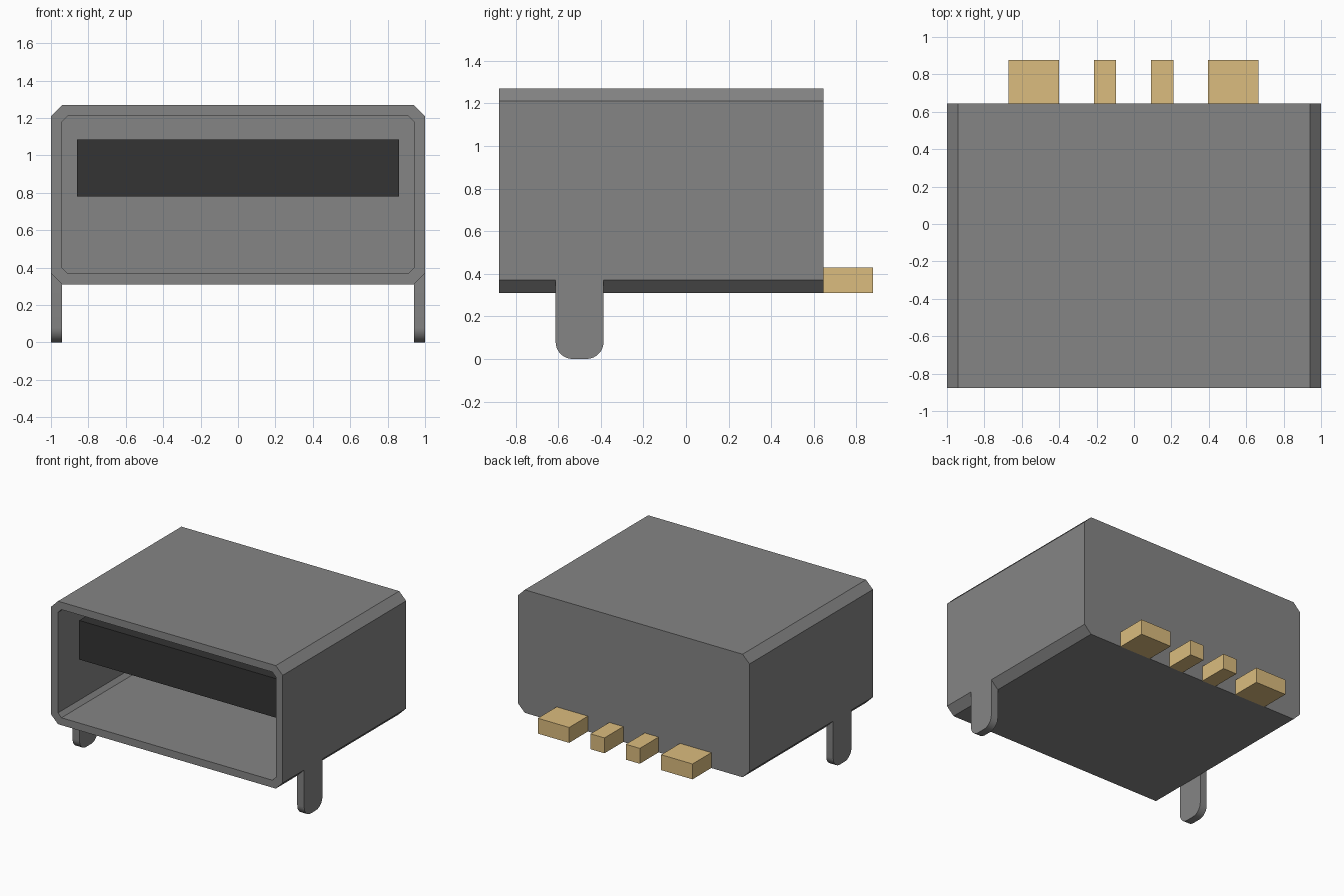
import bpy, bmesh, math

cube = bpy.data.objects.get("Cube")
if cube:
    bpy.data.objects.remove(cube, do_unlink=True)


def make_material(name, rgb):
    mat = bpy.data.materials.new(name)
    mat.use_nodes = True
    colour = (*rgb, 1.0)
    mat.diffuse_color = colour
    mat.node_tree.nodes["Principled BSDF"].inputs["Base Color"].default_value = colour
    return mat


GREY = make_material("shell grey", (0.235, 0.235, 0.235))
BLACK = make_material("tongue black", (0.033, 0.033, 0.033))
GOLD = make_material("contact gold", (0.708, 0.503, 0.209))


def finish(name, bm, mat):
    bmesh.ops.recalc_face_normals(bm, faces=bm.faces[:])
    mesh = bpy.data.meshes.new(name)
    bm.to_mesh(mesh)
    bm.free()
    mesh.materials.append(mat)
    obj = bpy.data.objects.new(name, mesh)
    bpy.context.collection.objects.link(obj)
    return obj


def box(name, x0, x1, y0, y1, z0, z1, mat):
    bm = bmesh.new()
    bmesh.ops.create_cube(bm, size=1)
    for v in bm.verts:
        v.co = (x0 + (v.co.x + 0.5) * (x1 - x0),
                y0 + (v.co.y + 0.5) * (y1 - y0),
                z0 + (v.co.z + 0.5) * (z1 - z0))
    return finish(name, bm, mat)


def chamfered(half_w, z0, z1, c):
    """Rectangle outline in x, z with cut corners."""
    return [(-half_w + c, z0), (half_w - c, z0), (half_w, z0 + c), (half_w, z1 - c),
            (half_w - c, z1), (-half_w + c, z1), (-half_w, z1 - c), (-half_w, z0 + c)]


FRONT, BACK, INNER_BACK = -0.877, 0.645, 0.585

# Shell: closed at the back, open at the front
bm = bmesh.new()
outer = chamfered(1.0, 0.31, 1.27, 0.06)
inner = chamfered(0.94, 0.368, 1.212, 0.03)
loops = [[bm.verts.new((x, y, z)) for x, z in outline]
         for outline, y in ((outer, BACK), (outer, FRONT), (inner, FRONT), (inner, INNER_BACK))]
for a, b in zip(loops, loops[1:]):
    for i in range(8):
        j = (i + 1) % 8
        bm.faces.new((a[i], a[j], b[j], b[i]))
bm.faces.new(loops[0])
bm.faces.new(loops[-1])
finish("shell", bm, GREY)

# Tongue inside the opening
box("tongue", -0.86, 0.86, -0.73, INNER_BACK + 0.01, 0.78, 1.085, BLACK)

# Mounting legs with rounded lower corners
LEG_Y0, LEG_Y1, R = -0.612, -0.387, 0.08
for side, x0 in (("left", 0.94), ("right", -1.0)):
    outline = [(LEG_Y1, 0.37), (LEG_Y0, 0.37)]
    for cy, start in ((LEG_Y0 + R, 180), (LEG_Y1 - R, 270)):
        for k in range(9):
            t = math.radians(start + 90 * k / 8)
            outline.append((cy + R * math.cos(t), R + R * math.sin(t)))
    bm = bmesh.new()
    face = bm.faces.new([bm.verts.new((x0, y, z)) for y, z in outline])
    ext = bmesh.ops.extrude_face_region(bm, geom=[face])
    bmesh.ops.translate(bm, vec=(0.06, 0, 0),
                        verts=[g for g in ext["geom"] if isinstance(g, bmesh.types.BMVert)])
    leg = finish(side + "_leg", bm, GREY)
    bpy.ops.object.select_all(action="DESELECT")
    leg.select_set(True)
    bpy.context.view_layer.objects.active = leg
    bpy.ops.object.shade_smooth_by_angle(angle=math.radians(30))

# Solder contacts along the back
for name, cx, w in (("right_outer_contact", -0.535, 0.27), ("right_inner_contact", -0.155, 0.12),
                    ("left_inner_contact", 0.15, 0.12), ("left_outer_contact", 0.53, 0.27)):
    box(name, cx - w / 2, cx + w / 2, BACK, 0.877, 0.31, 0.43, GOLD)
